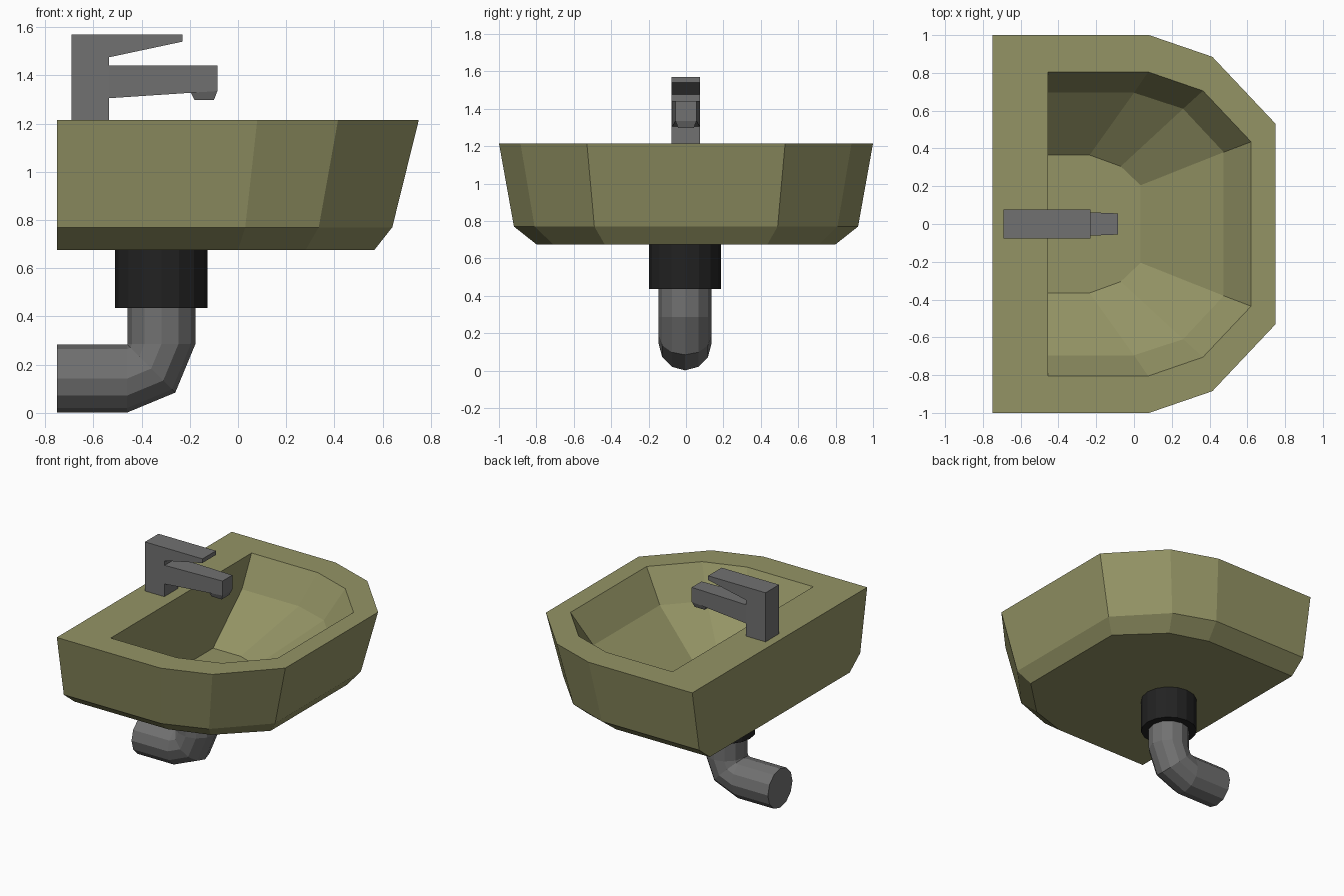
import bpy, bmesh, math
from mathutils import Vector

if "Cube" in bpy.data.objects:
    bpy.data.objects.remove(bpy.data.objects["Cube"])


def material(name, rgb):
    m = bpy.data.materials.new(name)
    m.diffuse_color = (*rgb, 1)
    m.use_nodes = True
    m.node_tree.nodes["Principled BSDF"].inputs["Base Color"].default_value = m.diffuse_color
    return m


olive = material("olive ceramic", (0.295, 0.295, 0.13))
grey = material("grey metal", (0.165, 0.165, 0.165))
black = material("black rubber", (0.016, 0.016, 0.016))


def loft(name, rings, mat):
    """Skin a stack of equal-length closed rings and cap both ends."""
    bm = bmesh.new()
    vs = [[bm.verts.new(p) for p in r] for r in rings]
    n = len(rings[0])
    for a, b in zip(vs, vs[1:]):
        for i in range(n):
            j = (i + 1) % n
            bm.faces.new((a[i], a[j], b[j], b[i]))
    bm.faces.new(vs[0][::-1])
    bm.faces.new(vs[-1])
    bmesh.ops.remove_doubles(bm, verts=bm.verts, dist=0.0005)
    bmesh.ops.recalc_face_normals(bm, faces=bm.faces)
    me = bpy.data.meshes.new(name)
    bm.to_mesh(me)
    bm.free()
    me.materials.append(mat)
    ob = bpy.data.objects.new(name, me)
    bpy.context.collection.objects.link(ob)
    return ob


def mirrored(half, z):
    """Full ring from the +y half outline."""
    return [(x, y, z) for x, y in half] + [(x, -y, z) for x, y in reversed(half)]


# Basin: outside from bottom to rim, then inside down to the floor
loft("basin", [
    mirrored([(-0.75, 0.80), (0.0, 0.80), (0.28, 0.71), (0.565, 0.435)], 0.675),
    mirrored([(-0.75, 0.92), (0.03, 0.92), (0.335, 0.81), (0.64, 0.49)], 0.77),
    mirrored([(-0.75, 1.0), (0.08, 1.0), (0.415, 0.885), (0.75, 0.53)], 1.215),
    mirrored([(-0.455, 0.805), (0.075, 0.805), (0.365, 0.705), (0.62, 0.435)], 1.215),
    mirrored([(-0.455, 0.695), (0.0, 0.695), (0.26, 0.61), (0.475, 0.38)], 0.995),
    mirrored([(-0.455, 0.365), (-0.235, 0.365), (-0.07, 0.305), (0.035, 0.205)], 0.695),
], olive)

# Drain collar
CX, CY = -0.318, -0.005


def circle(c, r, n, u, v):
    return [c + r * (math.cos(t) * u + math.sin(t) * v)
            for t in (2 * math.pi * i / n for i in range(n))]


X, Y, Z = Vector((1, 0, 0)), Vector((0, 1, 0)), Vector((0, 0, 1))
loft("drain_collar", [circle(Vector((CX, CY, z)), 0.192, 16, X, Y)
                      for z in (0.435, 0.68)], black)

# Drain pipe: straight down, tight elbow, then back to the wall
R = 0.141
pivot = Vector((CX - R - 0.002, CY, 0.285))
rings = [circle(Vector((CX, CY, 0.5)), R, 12, X, Y)]
for a in (0, 45, 90):
    out = math.cos(math.radians(a)) * X - math.sin(math.radians(a)) * Z
    rings.append(circle(pivot + out * (R + 0.002), R, 12, out, Y))
rings.append(circle(Vector((-0.75, CY, 0.285 - R - 0.002)), R, 12, -Z, Y))
loft("drain_pipe", rings, grey)

# Tap body: upright with lever handle
body = [(-0.69, 1.21), (-0.535, 1.21), (-0.535, 1.475), (-0.23, 1.54),
        (-0.23, 1.57), (-0.69, 1.57)]
loft("tap_body", [[(x, y, z) for x, z in body] for y in (-0.078, 0.076)], grey)


def slab(x, hw, z0, z1):
    return [(x, -hw, z0), (x, hw, z0), (x, hw, z1), (x, -hw, z1)]


def plate(x0, x1, hw, z):
    return [(x0, -hw, z), (x1, -hw, z), (x1, hw, z), (x0, hw, z)]


# Spout and nozzle
loft("tap_spout", [slab(-0.54, 0.074, 1.305, 1.44),
                   slab(-0.085, 0.056, 1.335, 1.44)], grey)
loft("tap_nozzle", [plate(-0.2, -0.085, 0.056, 1.336),
                    plate(-0.18, -0.1, 0.043, 1.298)], grey)
